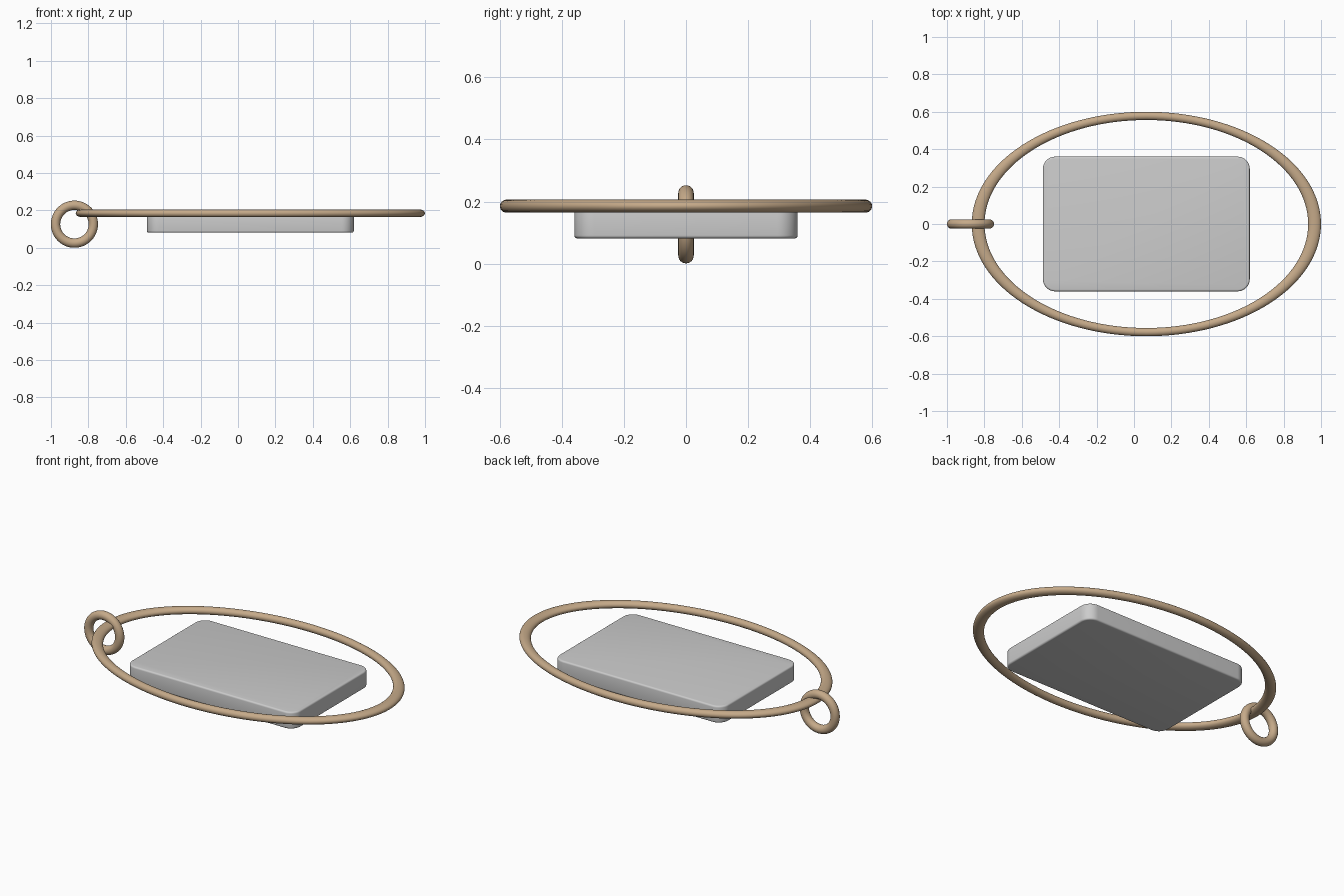
import bpy, bmesh, math

if "Cube" in bpy.data.objects:
    bpy.data.objects.remove(bpy.data.objects["Cube"])

tan = bpy.data.materials.new("tan_metal")
tan.diffuse_color = (0.56, 0.40, 0.25, 1)
tan.use_nodes = True
tan.node_tree.nodes["Principled BSDF"].inputs["Base Color"].default_value = tan.diffuse_color


def ring(name, loc, major, minor, rot=(0, 0, 0), scale=(1, 1, 1), segs=96):
    bpy.ops.mesh.primitive_torus_add(
        location=loc, rotation=rot, major_radius=major, minor_radius=minor,
        major_segments=segs, minor_segments=24)
    ob = bpy.context.object
    ob.name = name
    ob.scale = scale
    ob.data.materials.append(tan)
    bpy.ops.object.shade_smooth()
    return ob


# Large oval hoop, stretched along x so its ends are wider
ring("oval_hoop", (0.066, 0, 0.185), 0.578, 0.022, scale=(1.556, 1, 0.96), segs=128)

# Small upright link hooked through the left end
ring("hanging_link", (-0.8745, 0, 0.1265), 0.101, 0.025, rot=(math.pi / 2, 0, 0), segs=64)

# Rounded slab hanging inside the hoop
x0, x1, y0, z0, z1 = -0.487, 0.619, 0.36, 0.081, 0.181
bpy.ops.mesh.primitive_cube_add(size=1, location=((x0 + x1) / 2, 0, (z0 + z1) / 2))
slab = bpy.context.object
slab.name = "slab"
bm = bmesh.new()
bm.from_mesh(slab.data)
bmesh.ops.scale(bm, vec=(x1 - x0, 2 * y0, z1 - z0), verts=bm.verts)
# Round the upright corners
upright = [e for e in bm.edges if abs(e.verts[0].co.z - e.verts[1].co.z) > 0.01]
bmesh.ops.bevel(bm, geom=upright, offset=0.065, segments=10, profile=0.5, affect='EDGES')
# Soften the top and bottom rims
rims = [e for e in bm.edges if abs(e.verts[0].co.z - e.verts[1].co.z) < 1e-5]
bmesh.ops.bevel(bm, geom=rims, offset=0.01, segments=4, profile=0.5, affect='EDGES')
bm.to_mesh(slab.data)
bm.free()
bpy.ops.object.shade_smooth_by_angle(angle=math.radians(35))
